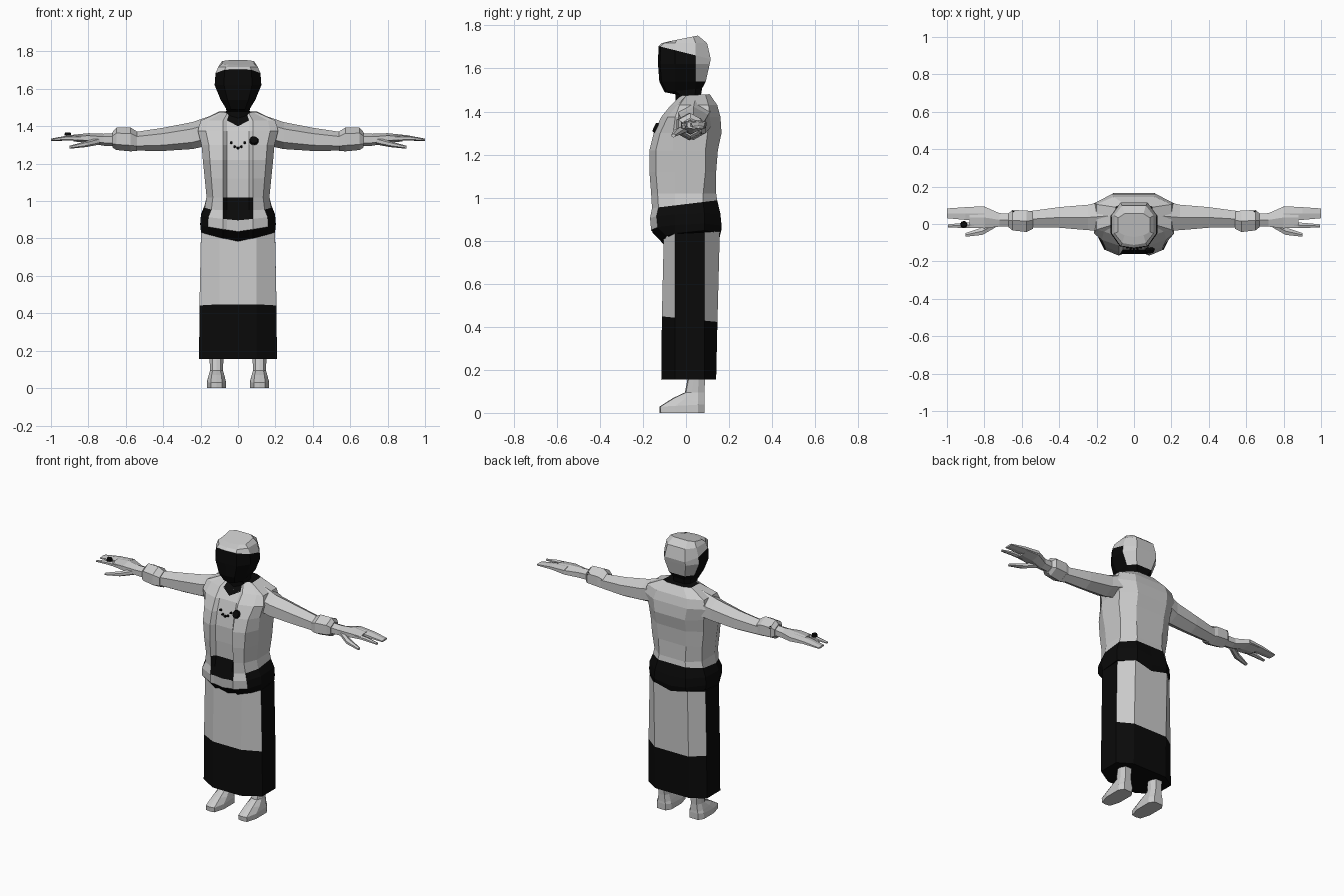
import bpy, bmesh, math
from mathutils import Vector, Matrix

if "Cube" in bpy.data.objects:
    bpy.data.objects.remove(bpy.data.objects["Cube"])


def material(name, value):
    m = bpy.data.materials.new(name)
    m.diffuse_color = (value, value, value, 1)
    m.use_nodes = True
    m.node_tree.nodes["Principled BSDF"].inputs["Base Color"].default_value = m.diffuse_color
    return m


GREY, BLACK = 0, 1
MATS = [material("light_grey", 0.6), material("black", 0.003)]


def finish(name, bm):
    bmesh.ops.recalc_face_normals(bm, faces=bm.faces[:])
    me = bpy.data.meshes.new(name)
    bm.to_mesh(me)
    bm.free()
    for m in MATS:
        me.materials.append(m)
    ob = bpy.data.objects.new(name, me)
    bpy.context.collection.objects.link(ob)
    return ob


def loft(name, rings, paint=lambda ring, side: GREY, caps=(GREY, GREY)):
    """Skin a stack of closed rings; paint picks the colour of each quad."""
    bm = bmesh.new()
    rows = [[bm.verts.new(p) for p in r] for r in rings]
    n = len(rows[0])
    for i in range(len(rows) - 1):
        for j in range(n):
            k = (j + 1) % n
            f = bm.faces.new((rows[i][j], rows[i][k], rows[i + 1][k], rows[i + 1][j]))
            f.material_index = paint(i, min(j, n - 1 - j))
    for row, colour in ((rows[0], caps[0]), (rows[-1], caps[1])):
        bm.faces.new(row).material_index = colour
    return finish(name, bm)


def mirrored(half, z, tilt=0, bow=0):
    """Half outline from front centre to back centre, made whole."""
    pts = half + [(-x, y) for x, y in half[-2:0:-1]]
    return [(x, y, z + tilt * y + bow * abs(x)) for x, y in pts]


def oval(x, y, z, ry, rz, n=6):
    """Ring across the x axis."""
    a = [2 * math.pi * (i + 0.5) / n for i in range(n)]
    k = 1 / math.cos(math.pi / n)
    return [(x, y + ry * math.cos(t) * k, z + rz * math.sin(t)) for t in a]


def disc(name, loc, normal, radius, depth, sides=8):
    bm = bmesh.new()
    rot = Vector(normal).to_track_quat('Z', 'Y').to_matrix().to_4x4()
    bmesh.ops.create_cone(bm, cap_ends=True, segments=sides, radius1=radius,
                          radius2=radius * 0.8, depth=depth,
                          matrix=Matrix.Translation(loc) @ rot)
    for f in bm.faces:
        f.material_index = BLACK
    finish(name, bm)


# Torso with open vest and sash: z, tilt, bow, width, centre y, vest y, side ys, back y
body = [
    (0.795, .10, .22, .198, -.105, -.120, -.05, .085, .155),
    (0.845, .05, .15, .202, -.155, -.162, -.05, .085, .165),
    (0.905, .05, .10, .198, -.160, -.167, -.05, .085, .160),
    (0.970, .12, .00, .178, -.148, -.158, -.05, .080, .145),
    (1.020, .00, .00, .168, -.135, -.162, -.05, .080, .140),
    (1.120, .00, .00, .178, -.140, -.170, -.05, .090, .140),
    (1.220, .00, .00, .188, -.140, -.170, -.06, .090, .148),
    (1.300, .00, .00, .195, -.125, -.150, -.06, .100, .165),
    (1.375, .00, .00, .215, -.100, -.115, -.05, .110, .160),
    (1.430, .00, .00, .200, -.060, -.070, -.03, .105, .145),
    (1.475, .05, .00, .100, -.020, -.025, .00, .090, .110),
]
rings = []
for z, tilt, bow, w, yc, yf, y1, y2, yb in body:
    half = [(0, yc), (min(.06, .45 * w), yc), (min(.08, .55 * w), yf),
            (.8 * w, yf + .03), (w, y1), (w, y2), (.55 * w, yb), (0, yb)]
    rings.append(mirrored(half, z, tilt, bow))


def body_paint(ring, side):
    if ring == 1:
        return GREY if side <= 2 else BLACK      # vest hem across the belly
    if ring == 2:
        return GREY if side == 2 else BLACK      # vest corners
    if ring == 3:
        return BLACK if side <= 1 else GREY      # sash between the vest edges
    if ring == 9:
        return BLACK if side == 0 else GREY      # open neckline
    return BLACK if ring == 0 else GREY


loft("torso", rings, body_paint, (BLACK, BLACK))

# Neckline point
bm = bmesh.new()
tri = [bm.verts.new(p) for p in ((-.06, -.064, 1.432), (.06, -.064, 1.432), (0, -.089, 1.400))]
bm.faces.new(tri).material_index = BLACK
finish("neckline", bm)

# Long skirt with dark side panels and hem
rings = [mirrored([(0, yf), (.1, yf), (w, -.05), (w, .085), (.12, yb), (0, yb)], z, tilt)
         for z, tilt, w, yf, yb in ((.155, 0, .208, -.115, .140), (.437, -.1, .206, -.112, .146),
                                    (.835, .05, .198, -.103, .157))]
loft("skirt", rings, lambda r, s: BLACK if r == 0 or s == 2 else GREY, (BLACK, BLACK))

# Head, neck and hair: z, tilt, width, front y, back y
head = [
    (1.400, .0, .050, -.045, .060), (1.480, .0, .062, -.050, .070),
    (1.500, .1, .064, -.100, .075), (1.540, .0, .092, -.124, .092),
    (1.620, .0, .125, -.130, .110), (1.672, -.25, .120, -.128, .115),
    (1.718, .0, .105, -.112, .098), (1.742, .2, .085, -.070, .055),
]
rings = []
for z, tilt, w, yf, yb in head:
    half = [(0, yf), (.6 * w, yf + .01), (w, max(-.05, .6 * yf)),
            (w, min(.045, .6 * yb)), (.6 * w, yb), (0, yb)]
    rings.append(mirrored(half, z, tilt))
loft("head", rings,
     lambda r, s: GREY if r >= 5 or (r >= 3 and s >= 3) else BLACK, (BLACK, GREY))

for sx, side in ((1, "left"), (-1, "right")):
    # Arm, cuff and hand
    loft(side + "_arm", [oval(sx * x, *r) for x, *r in (
        (.12, .045, 1.385, .085, .080), (.245, .035, 1.350, .068, .072),
        (.40, .035, 1.330, .055, .062), (.57, .025, 1.318, .042, .048))])
    loft(side + "_cuff", [oval(sx * x, *r) for x, *r in (
        (.54, .02, 1.320, .045, .052), (.575, .015, 1.330, .058, .064),
        (.65, .02, 1.333, .054, .060), (.67, .02, 1.328, .038, .042))])
    loft(side + "_hand", [oval(sx * x, *r) for x, *r in (
        (.65, .02, 1.328, .034, .036), (.72, .022, 1.328, .036, .032),
        (.80, .035, 1.337, .058, .026), (.88, .035, 1.337, .052, .018))])
    # Fingers and thumb
    loft(side + "_fingers", [oval(sx * x, *r) for x, *r in (
        (.80, .055, 1.342, .040, .018), (.90, .056, 1.338, .034, .015),
        (1.0, .057, 1.328, .026, .006))])
    loft(side + "_index_finger", [oval(sx * x, *r) for x, *r in (
        (.84, -.005, 1.337, .016, .014), (.92, -.008, 1.336, .013, .012),
        (.995, -.010, 1.328, .008, .006))])
    loft(side + "_thumb", [oval(sx * x, *r) for x, *r in (
        (.74, .000, 1.322, .018, .020), (.81, -.038, 1.305, .020, .016),
        (.90, -.058, 1.288, .010, .008))])
    disc(side + "_cuff_button", (sx * .645, .066, 1.36), (0, .8, .6), .010, .012, 6)

    # Leg and shoe
    rings = []
    for z, tilt, w, yf, yb in ((0, 0, .050, -.122, .085), (.035, .05, .050, -.124, .086),
                               (.062, -.12, .044, -.060, .085), (.095, 0, .034, -.005, .085),
                               (.20, 0, .040, .015, .092)):
        half = [(0, yf), (.6 * w, yf + .005), (w, yf + .35 * (yb - yf)),
                (w, yb - .03), (.6 * w, yb), (0, yb)]
        rings.append([(x + sx * .115, y, z) for x, y, z in mirrored(half, z, tilt)])
    loft(side + "_foot", rings)

# Brooch, finger ring and necklace beads
disc("brooch", (.085, -.142, 1.325), (0, -.9, .43), .026, .014, 10)
disc("finger_ring", (-.91, -.002, 1.358), (0, 0, 1), .019, .016, 8)
for i in range(-2, 3):
    z = 1.285 + .007 * i * i
    disc("necklace_bead", (.018 * i, -.129 + .3 * (z - 1.30), z), (0, -1, .2), .008, .012, 6)
